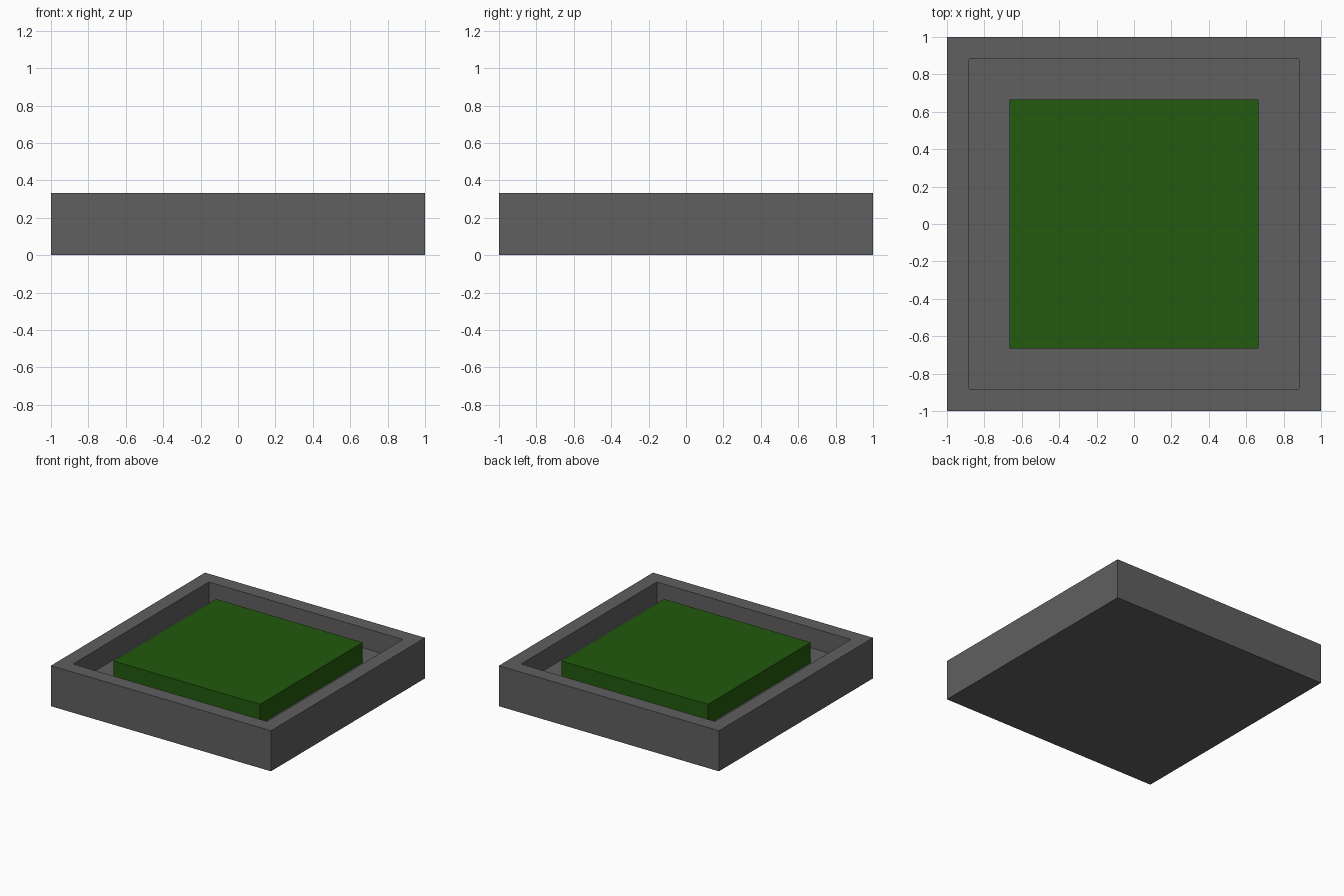
import bpy, bmesh
from mathutils import Matrix, Vector

if "Cube" in bpy.data.objects:
    bpy.data.objects.remove(bpy.data.objects["Cube"])


def material(name, rgb):
    m = bpy.data.materials.new(name)
    m.diffuse_color = (*rgb, 1)
    m.use_nodes = True
    m.node_tree.nodes["Principled BSDF"].inputs["Base Color"].default_value = m.diffuse_color
    return m


def box(bm, half, z0, z1):
    """Square block centred on the origin between two heights."""
    mat = Matrix.Translation((0, 0, (z0 + z1) / 2)) @ Matrix.Diagonal((2 * half, 2 * half, z1 - z0, 1))
    bmesh.ops.create_cube(bm, size=1, matrix=mat)


def finish(bm, name, mat):
    me = bpy.data.meshes.new(name)
    bm.to_mesh(me)
    bm.free()
    me.materials.append(mat)
    ob = bpy.data.objects.new(name, me)
    bpy.context.collection.objects.link(ob)
    return ob


HEIGHT, FLOOR = 1 / 3, 1 / 6
grey = material("dark grey", (0.116, 0.116, 0.116))
green = material("deep green", (0.0160, 0.102, 0.0044))

# Tray: block whose top is inset to a rim, then sunk to the floor
bm = bmesh.new()
box(bm, 1, 0, HEIGHT)
top = max(bm.faces, key=lambda f: f.calc_center_median().z)
bmesh.ops.inset_region(bm, faces=[top], thickness=1 / 6)
sunk = bmesh.ops.extrude_discrete_faces(bm, faces=[top])["faces"]
bmesh.ops.translate(bm, verts=sunk[0].verts[:], vec=Vector((0, 0, FLOOR - HEIGHT)))
bmesh.ops.recalc_face_normals(bm, faces=bm.faces[:])
finish(bm, "tray", grey)

# Pad: raised block standing on the tray floor, level with the rim
bm = bmesh.new()
box(bm, 2 / 3, FLOOR, HEIGHT)
finish(bm, "raised_pad", green)
